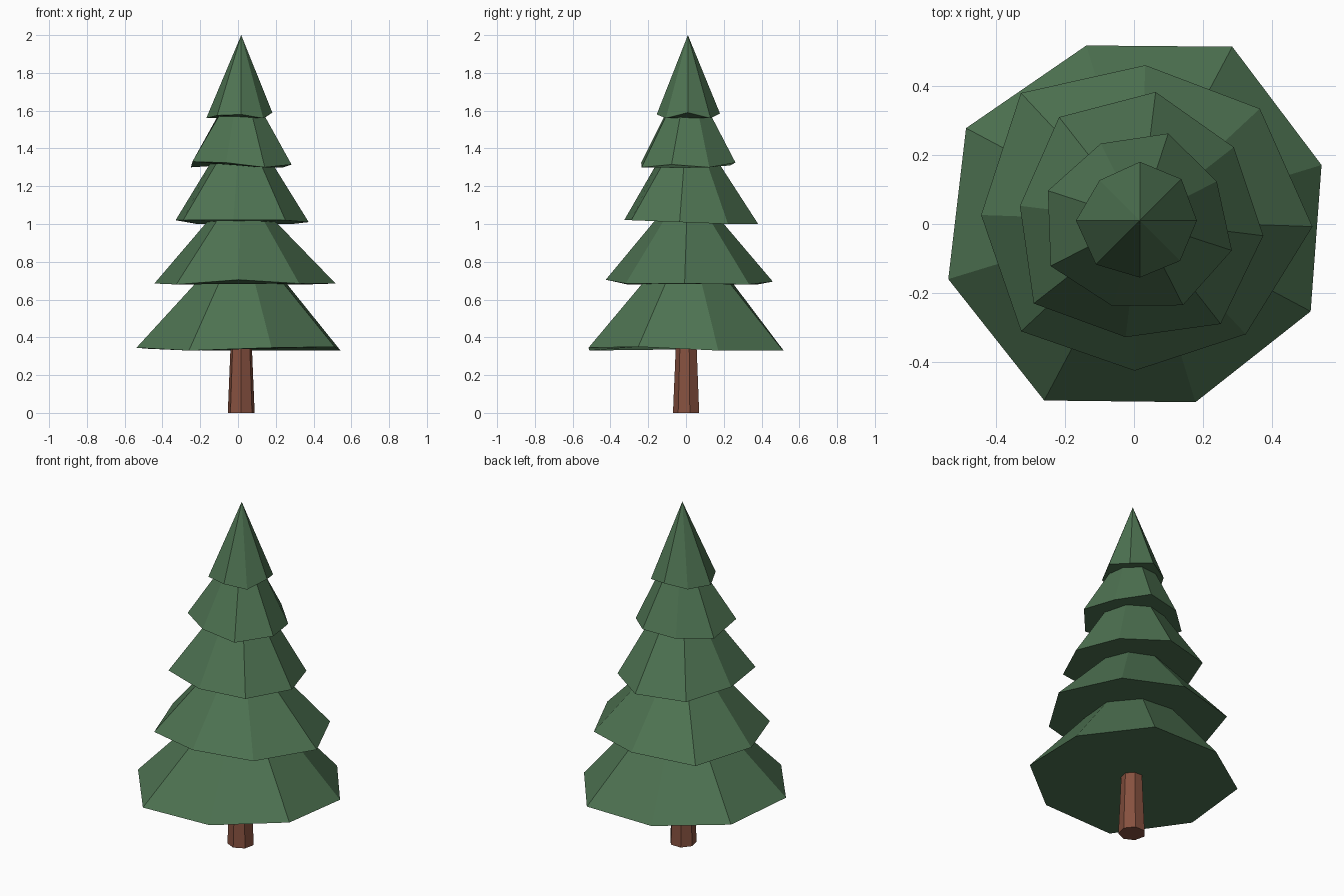
import bpy
import bmesh
from math import cos, sin, radians

cube = bpy.data.objects.get("Cube")
if cube:
    bpy.data.objects.remove(cube, do_unlink=True)


def make_material(name, rgb):
    mat = bpy.data.materials.new(name)
    mat.use_nodes = True
    colour = (*rgb, 1.0)
    mat.diffuse_color = colour
    shader = next(n for n in mat.node_tree.nodes if n.type == 'BSDF_PRINCIPLED')
    shader.inputs["Base Color"].default_value = colour
    shader.inputs["Roughness"].default_value = 0.9
    return mat


needle_green = make_material("needle green", (0.076, 0.171, 0.084))
bark_brown = make_material("bark brown", (0.24, 0.082, 0.05))

CENTRE_X, CENTRE_Y = 0.017, 0.01


def ring(bm, start, radii, heights, y=CENTRE_Y):
    """Clockwise ring of vertices, one for each radius and height."""
    step = 360 / len(radii)
    verts = []
    for i, (r, z) in enumerate(zip(radii, heights)):
        a = radians(start - i * step)
        verts.append(bm.verts.new((CENTRE_X + r * cos(a), y + r * sin(a), z)))
    return verts


def finish(bm, name, mat):
    """Close the normals outward and turn the mesh into a flat shaded object."""
    bmesh.ops.recalc_face_normals(bm, faces=bm.faces[:])
    mesh = bpy.data.meshes.new(name)
    bm.to_mesh(mesh)
    bm.free()
    mesh.materials.append(mat)
    obj = bpy.data.objects.new(name, mesh)
    bpy.context.scene.collection.objects.link(obj)
    return obj


def bridge(bm, lower, upper):
    n = len(lower)
    for i in range(n):
        j = (i + 1) % n
        bm.faces.new((lower[i], lower[j], upper[j], upper[i]))
    bm.faces.new(lower)
    bm.faces.new(upper)


def branch_tier(name, start, radii, base, lifts, top_radius, top):
    """Uneven eight-sided skirt; lifts raise the rim corners in hundredths."""
    bm = bmesh.new()
    rim = ring(bm, start, radii, [base + lift / 100 for lift in lifts])
    n = len(rim)
    if top_radius:
        bridge(bm, rim, ring(bm, start, [top_radius] * n, [top] * n))
    else:
        tip = bm.verts.new((CENTRE_X, CENTRE_Y, top))
        for i in range(n):
            bm.faces.new((rim[i], rim[(i + 1) % n], tip))
        bm.faces.new(rim)
    return finish(bm, name, needle_green)


# Foliage tiers, from the widest up to the pointed tip
branch_tier("bottom_branches", 107,
            (.53, .57, .55, .56, .55, .59, .58, .57),
            .33, (0, 0, 0, 2, 1.5, 0, 1.5, 1), .23, .71)
branch_tier("lower_branches", 88,
            (.45, .475, .5, .45, .435, .47, .46, .505),
            .68, (1.5, 0, .5, .5, 2.5, 0, .5, 0), .165, 1.03)
branch_tier("middle_branches", 83,
            (.375, .345, .36, .38, .34, .39, .35, .38),
            1, (0, 0, 1, 2, 2, 2, 2, 0), .16, 1.33)
branch_tier("upper_branches", 72,
            (.265, .25, .28, .275, .26, .29, .28, .25),
            1.3, (2.5, 0, 1.5, 0, 2.5, 3, 0, 1), .12, 1.59)
branch_tier("treetop", 90,
            (.17, .17, .165, .165, .165, .18, .185, .165),
            1.56, (2.5, 0, 3, 0, 2, 1.5, 0, 0), 0, 2)

# Tapered seven-sided trunk
SIDES = 7
bm = bmesh.new()
foot = ring(bm, -90, [.073] * SIDES, [0] * SIDES, y=.004)
neck = ring(bm, -90, [.055] * SIDES, [.42] * SIDES, y=.004)
bridge(bm, foot, neck)
finish(bm, "trunk", bark_brown)
